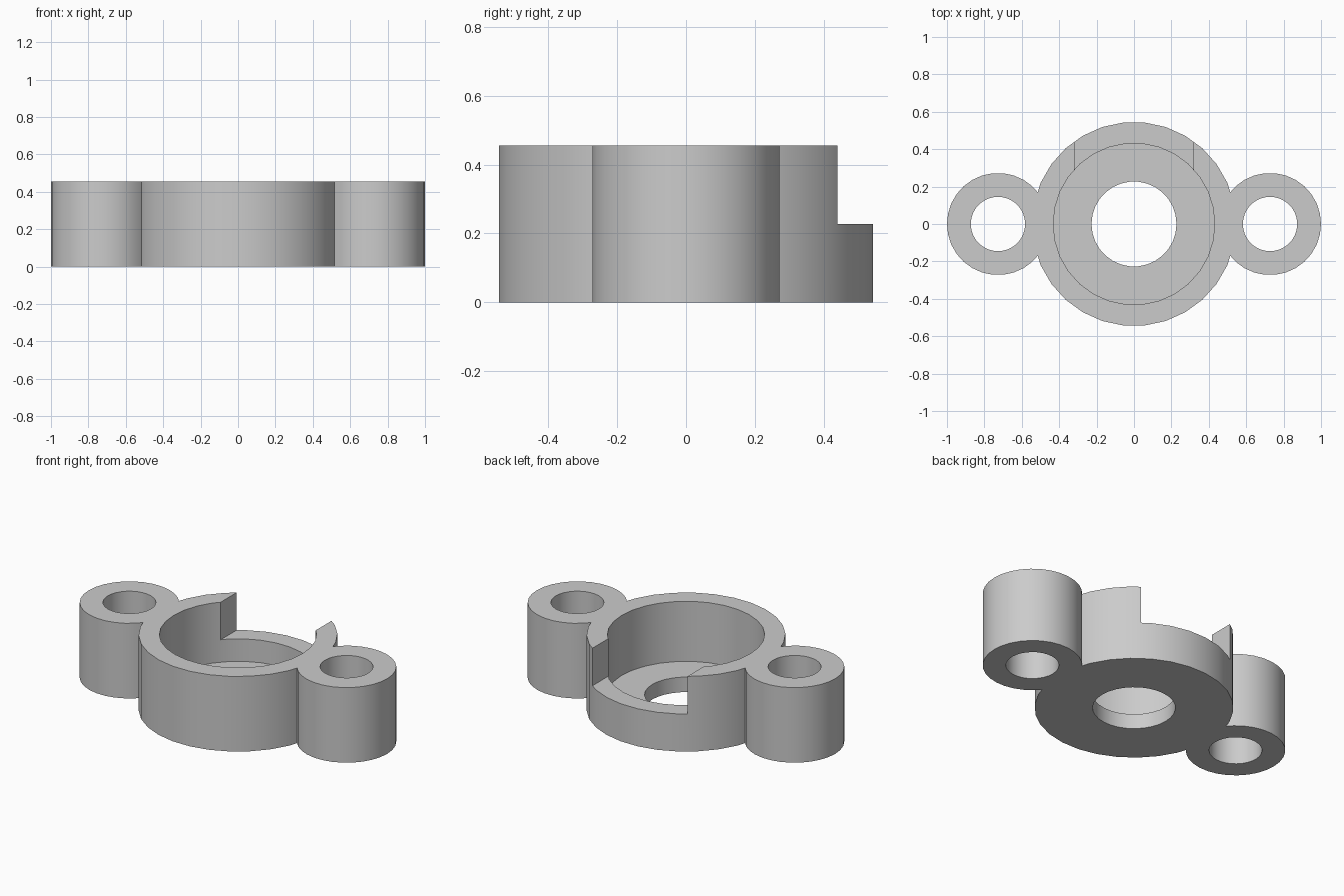
import bpy
import math

UNIT = 1 / 11          # design unit: the part is 22 units long
SIDES = 30
HEIGHT = 5

cube = bpy.data.objects.get("Cube")
if cube:
    bpy.data.objects.remove(cube, do_unlink=True)

grey = bpy.data.materials.new("plain grey")
grey.use_nodes = True
colour = (0.6, 0.6, 0.6, 1)
grey.diffuse_color = colour
grey.node_tree.nodes["Principled BSDF"].inputs["Base Color"].default_value = colour


def cylinder(name, radius, bottom, top, x=0):
    """Upright cylinder with a vertex on the +x axis."""
    bpy.ops.mesh.primitive_cylinder_add(
        vertices=SIDES, radius=radius * UNIT, depth=(top - bottom) * UNIT,
        location=(x * UNIT, 0, (bottom + top) / 2 * UNIT),
        rotation=(0, 0, math.pi / 2))
    obj = bpy.context.object
    obj.name = name
    bpy.ops.object.transform_apply(location=True, rotation=True, scale=True)
    obj.data.materials.append(grey)
    return obj


def combine(target, tool, operation):
    """Apply a boolean and discard the tool."""
    mod = target.modifiers.new(operation.title(), 'BOOLEAN')
    mod.operation = operation
    mod.solver = 'EXACT'
    mod.object = tool
    tool.hide_render = True
    bpy.context.view_layer.objects.active = target
    bpy.ops.object.modifier_apply(modifier=mod.name)
    bpy.data.objects.remove(tool, do_unlink=True)


# Round housing joined to a bolt lug on each side
housing = cylinder("housing_with_lugs", 6, 0, HEIGHT)
for side in (-1, 1):
    combine(housing, cylinder("lug", 3, 0, HEIGHT, 8 * side), 'UNION')

# Wide pocket above the floor, centre hole and bolt holes
combine(housing, cylinder("pocket_cutter", 4.75, 1, HEIGHT + 1), 'DIFFERENCE')
combine(housing, cylinder("centre_hole_cutter", 2.5, -1, 2), 'DIFFERENCE')
for side in (-1, 1):
    combine(housing, cylinder("bolt_hole_cutter", 1.6, -1, HEIGHT + 1, 8 * side),
            'DIFFERENCE')

# Rectangular notch through the upper half of the back wall
bpy.ops.mesh.primitive_cube_add(size=1, location=(0, 5 * UNIT, 4.5 * UNIT))
notch = bpy.context.object
notch.name = "notch_cutter"
notch.scale = (7 * UNIT, 6 * UNIT, 4 * UNIT)
bpy.ops.object.transform_apply(location=True, rotation=True, scale=True)
notch.data.materials.append(grey)
combine(housing, notch, 'DIFFERENCE')

# Smooth round walls, sharp rims
bpy.ops.object.select_all(action='DESELECT')
housing.select_set(True)
bpy.context.view_layer.objects.active = housing
bpy.ops.object.shade_smooth_by_angle(angle=math.radians(30))
